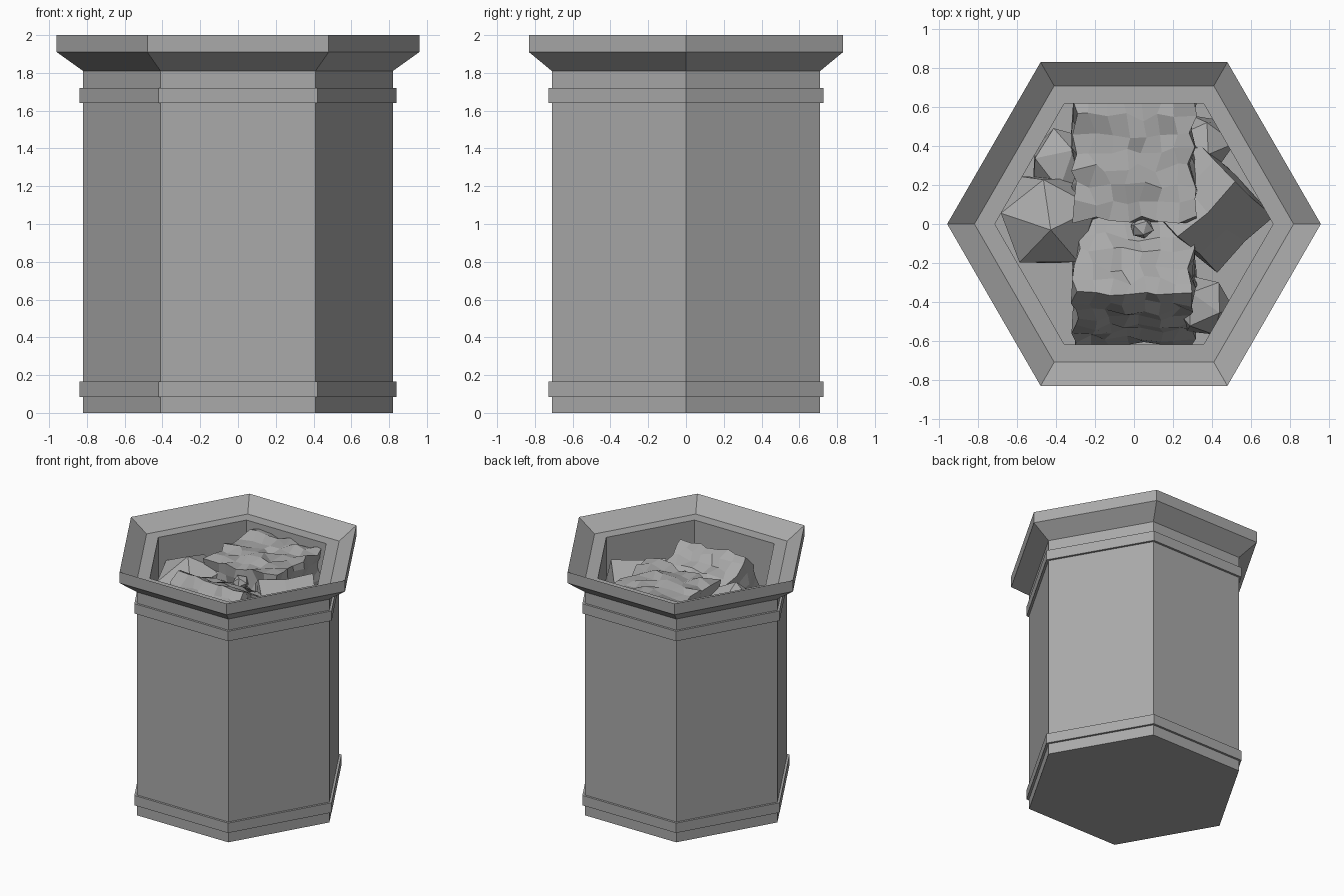
import bpy
import bmesh
import random
from math import cos, sin, pi, radians
from mathutils import Vector, Euler

random.seed(4)

old = bpy.data.objects.get("Cube")
if old:
    bpy.data.objects.remove(old, do_unlink=True)

# One stone grey for everything
stone = bpy.data.materials.new("stone_grey")
stone.use_nodes = True
GREY = (0.4, 0.4, 0.4, 1)
stone.diffuse_color = GREY
stone.node_tree.nodes["Principled BSDF"].inputs["Base Color"].default_value = GREY


def finish(name, bm):
    bmesh.ops.recalc_face_normals(bm, faces=bm.faces)
    mesh = bpy.data.meshes.new(name)
    bm.to_mesh(mesh)
    bm.free()
    mesh.materials.append(stone)
    obj = bpy.data.objects.new(name, mesh)
    bpy.context.collection.objects.link(obj)
    return obj


def hex_lathe(name, profile, closed=False):
    """Sweep a (radius, height) profile round six sides; open ends get caps."""
    bm = bmesh.new()
    rings = [[bm.verts.new((r * cos(i * pi / 3), r * sin(i * pi / 3), z))
              for i in range(6)] for r, z in profile]
    pairs = list(zip(rings, rings[1:]))
    if closed:
        pairs.append((rings[-1], rings[0]))
    else:
        bm.faces.new(rings[0])
        bm.faces.new(rings[-1])
    for a, b in pairs:
        for i in range(6):
            j = (i + 1) % 6
            bm.faces.new((a[i], a[j], b[j], b[i]))
    return finish(name, bm)


def place(bm, centre, tilt):
    turn = Euler([radians(a) for a in tilt]).to_matrix()
    for v in bm.verts:
        v.co = turn @ v.co + Vector(centre)


def jitter(bm, amount):
    for v in bm.verts:
        v.co += Vector([random.uniform(-amount, amount) for _ in range(3)])


def block(name, centre, size, cuts, rough, tilt=(0, 0, 0)):
    """Rough-hewn block: a gridded box with shaken corners."""
    bm = bmesh.new()
    bmesh.ops.create_cube(bm, size=1)
    bmesh.ops.subdivide_edges(bm, edges=bm.edges[:], cuts=cuts, use_grid_fill=True)
    bmesh.ops.scale(bm, vec=size, verts=bm.verts)
    jitter(bm, rough)
    place(bm, centre, tilt)
    return finish(name, bm)


def boulder(name, centre, radius, tilt=(0, 0, 0)):
    """Faceted round stone."""
    bm = bmesh.new()
    bmesh.ops.create_icosphere(bm, subdivisions=1, radius=radius)
    jitter(bm, radius * 0.08)
    place(bm, centre, tilt)
    return finish(name, bm)


# Container: walls, flared rim, sunken lip and inner well
hex_lathe("container_body", [(0.82, 0), (0.82, 1.81), (0.96, 1.91), (0.96, 2.0),
                             (0.82, 1.9), (0.715, 1.9), (0.715, 1.25)])

# Raised bands near the foot and the rim
for name, low, high in (("lower_band", 0.085, 0.165), ("upper_band", 1.64, 1.72)):
    hex_lathe(name, [(0.8, low), (0.84, low), (0.84, high), (0.8, high)], closed=True)

# Large rubble blocks
block("back_block", (0, 0.33, 1.54), (0.6, 0.61, 0.6), 6, 0.025)
block("front_block", (0, -0.225, 1.47), (0.6, 0.6, 0.6), 6, 0.025, (-25, 0, 0))
block("right_block", (0.36, 0.1, 1.55), (0.42, 0.42, 0.42), 1, 0.02, (52, 0, 45))

# Smaller stones filling the gaps
boulder("left_boulder", (-0.43, 0.02, 1.59), 0.27, (12, -8, 20))
boulder("back_left_stone", (-0.36, 0.32, 1.5), 0.19, (0, 20, 40))
boulder("back_right_stone", (0.36, 0.42, 1.5), 0.16, (20, 0, 10))
boulder("front_right_stone", (0.35, -0.42, 1.5), 0.16, (10, 30, 0))
boulder("pebble", (0.04, -0.02, 1.74), 0.06, (30, 10, 0))
